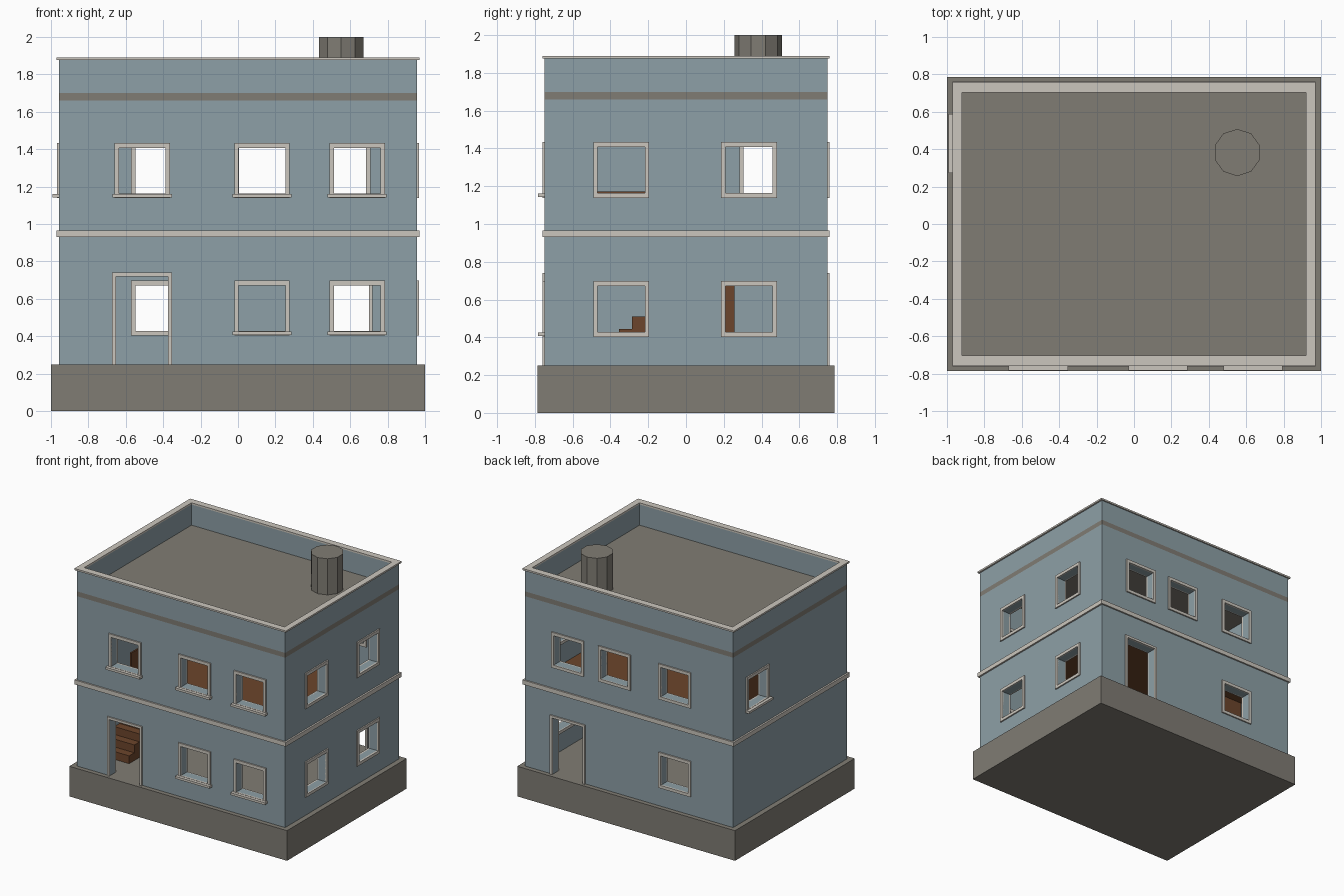
import bpy, bmesh
from math import radians
from mathutils import Matrix

cube = bpy.data.objects.get("Cube")
if cube:
    bpy.data.objects.remove(cube, do_unlink=True)


def material(name, rgb):
    m = bpy.data.materials.new(name)
    m.use_nodes = True
    m.diffuse_color = (*rgb, 1)
    m.node_tree.nodes["Principled BSDF"].inputs["Base Color"].default_value = (*rgb, 1)
    return m


BLUE = material("blue plaster", (0.27, 0.35, 0.385))
CREAM = material("cream trim", (0.6, 0.565, 0.51))
GREY = material("grey concrete", (0.216, 0.202, 0.174))
WOOD = material("brown wood", (0.15, 0.06, 0.025))


def finish(bm, name, mat, matrix=None):
    if matrix:
        bm.transform(matrix)
    bmesh.ops.recalc_face_normals(bm, faces=bm.faces)
    mesh = bpy.data.meshes.new(name)
    bm.to_mesh(mesh)
    bm.free()
    if mat:
        mesh.materials.append(mat)
    obj = bpy.data.objects.new(name, mesh)
    bpy.context.scene.collection.objects.link(obj)
    return obj


def add_prism(bm, points, lo, hi):
    """Extrude a flat outline from lo to hi."""
    a = [bm.verts.new((x, y, lo)) for x, y in points]
    b = [bm.verts.new((x, y, hi)) for x, y in points]
    bm.faces.new(a[::-1])
    bm.faces.new(b)
    for i in range(len(a)):
        j = (i + 1) % len(a)
        bm.faces.new((a[i], a[j], b[j], b[i]))


def rect(x0, x1, y0, y1):
    return [(x0, y0), (x1, y0), (x1, y1), (x0, y1)]


def prism(name, points, lo, hi, mat, matrix=None):
    bm = bmesh.new()
    add_prism(bm, points, lo, hi)
    return finish(bm, name, mat, matrix)


def ring(name, outer, inner, lo, hi, mat, matrix=None):
    """Rectangular frame between two outlines."""
    bm = bmesh.new()
    loops = [[bm.verts.new((x, y, z)) for x, y in pts]
             for pts, z in ((outer, lo), (outer, hi), (inner, hi), (inner, lo))]
    for k in range(4):
        p, q = loops[k], loops[(k + 1) % 4]
        for i in range(4):
            j = (i + 1) % 4
            bm.faces.new((p[i], p[j], q[j], q[i]))
    return finish(bm, name, mat, matrix)


def plan(x, y):
    return rect(-x, x, -y, y)


def side(angle):
    """Local x runs along the wall, y up, z outwards."""
    return Matrix.Rotation(radians(angle), 4, 'Z') @ Matrix.Rotation(radians(90), 4, 'X')


WX, WY, THICK = 0.957, 0.748, 0.07
GROUND, ROOF = 0.25, 1.66
LOWER, UPPER = 0.55, 1.285

# Body of the house
prism("foundation", plan(1, 0.785), 0, GROUND, GREY)
walls = ring("walls", plan(WX, WY), plan(WX - THICK, WY - THICK), GROUND, ROOF, BLUE)
prism("roof_slab", plan(WX, WY), ROOF, 1.7, GREY)
ring("parapet", plan(WX, WY), plan(0.925, 0.712), 1.7, 1.876, BLUE)
ring("parapet_cap", plan(0.971, 0.759), plan(0.92, 0.704), 1.876, 1.89, CREAM)
ring("storey_band", plan(0.971, 0.761), plan(0.94, 0.73), 0.93, 0.966, CREAM)

# Openings: wall name, angle, wall distance, has sills, windows (along, height), doors
SIDES = [
    ("front", 0, WY, True,
     [(-0.512, UPPER), (0.128, UPPER), (0.637, UPPER), (0.128, LOWER), (0.637, LOWER)], [-0.513]),
    ("left", 90, WX, False,
     [(y, z) for y in (-0.343, 0.334) for z in (LOWER, UPPER)], []),
    ("back", 180, WY, False,
     [(-0.56, UPPER), (-0.13, UPPER), (0.423, UPPER), (0.423, LOWER)], [-0.56]),
    ("right", 270, WX, True, [(-0.43, UPPER)], []),
]
cuts = bmesh.new()
for name, angle, dist, sills, windows, doors in SIDES:
    m = side(angle)
    faces = ((dist - 0.005, dist + 0.011), (dist - THICK - 0.011, dist - THICK + 0.005))
    opening = bmesh.new()
    for u, v in windows:
        hole = rect(u - 0.125, u + 0.125, v - 0.122, v + 0.122)
        add_prism(opening, hole, dist - 0.15, dist + 0.1)
        outer = rect(u - 0.148, u + 0.148, v - 0.147, v + 0.148)
        for lo, hi in faces:
            ring(name + "_window_frame", outer, hole, lo, hi, CREAM, m)
        if sills:
            prism(name + "_window_sill", rect(u - 0.158, u + 0.158, v - 0.143, v - 0.124),
                  dist - 0.005, dist + 0.036, CREAM, m)
    for u in doors:
        w, top, t = 0.14, 0.72, 0.02
        add_prism(opening, rect(u - w, u + w, 0.2, top), dist - 0.15, dist + 0.1)
        arch = [(u - w - t, GROUND), (u - w - t, top + t), (u + w + t, top + t),
                (u + w + t, GROUND), (u + w, GROUND), (u + w, top),
                (u - w, top), (u - w, GROUND)]
        for lo, hi in faces:
            prism(name + "_door_frame", arch, lo, hi, CREAM, m)
    opening.transform(m)
    part = bpy.data.meshes.new("opening")
    opening.to_mesh(part)
    opening.free()
    cuts.from_mesh(part)
    bpy.data.meshes.remove(part)

# Cut the openings through the walls
cutter = finish(cuts, "opening_cutter", None)
cutter.hide_render = True
mod = walls.modifiers.new("openings", 'BOOLEAN')
mod.operation, mod.solver, mod.object = 'DIFFERENCE', 'EXACT', cutter
bpy.context.view_layer.objects.active = walls
bpy.ops.object.modifier_apply(modifier=mod.name)
bpy.data.objects.remove(cutter, do_unlink=True)

# Upper floor with a stairwell along the right wall
fx, fy = WX - THICK, WY - THICK
STEPS, START, TREAD, RISE = 11, -0.49, 0.068, 0.065
end = START + STEPS * TREAD
prism("upper_floor", [(-fx, -fy), (fx, -fy), (fx, fy), (-fx, fy), (-fx, end),
                      (-0.655, end), (-0.655, START), (-fx, START)], 0.93, 0.966, WOOD)

# Solid stairs
profile = [(START, GROUND)]
for i in range(STEPS):
    z = GROUND + (i + 1) * RISE
    profile += [(START + i * TREAD, z), (START + (i + 1) * TREAD, z)]
profile.append((end, GROUND))
prism("stairs", profile, -fx, -0.657, WOOD, side(90))
prism("stair_guard", rect(-0.65, -0.637, START, 0.19), 0.96, 1.173, WOOD)

# Water tank on the roof
bm = bmesh.new()
bmesh.ops.create_cone(bm, cap_ends=True, segments=10, radius1=0.126, radius2=0.126, depth=0.3,
                      matrix=Matrix.Translation((0.552, 0.382, 1.85)))
finish(bm, "roof_tank", GREY)
